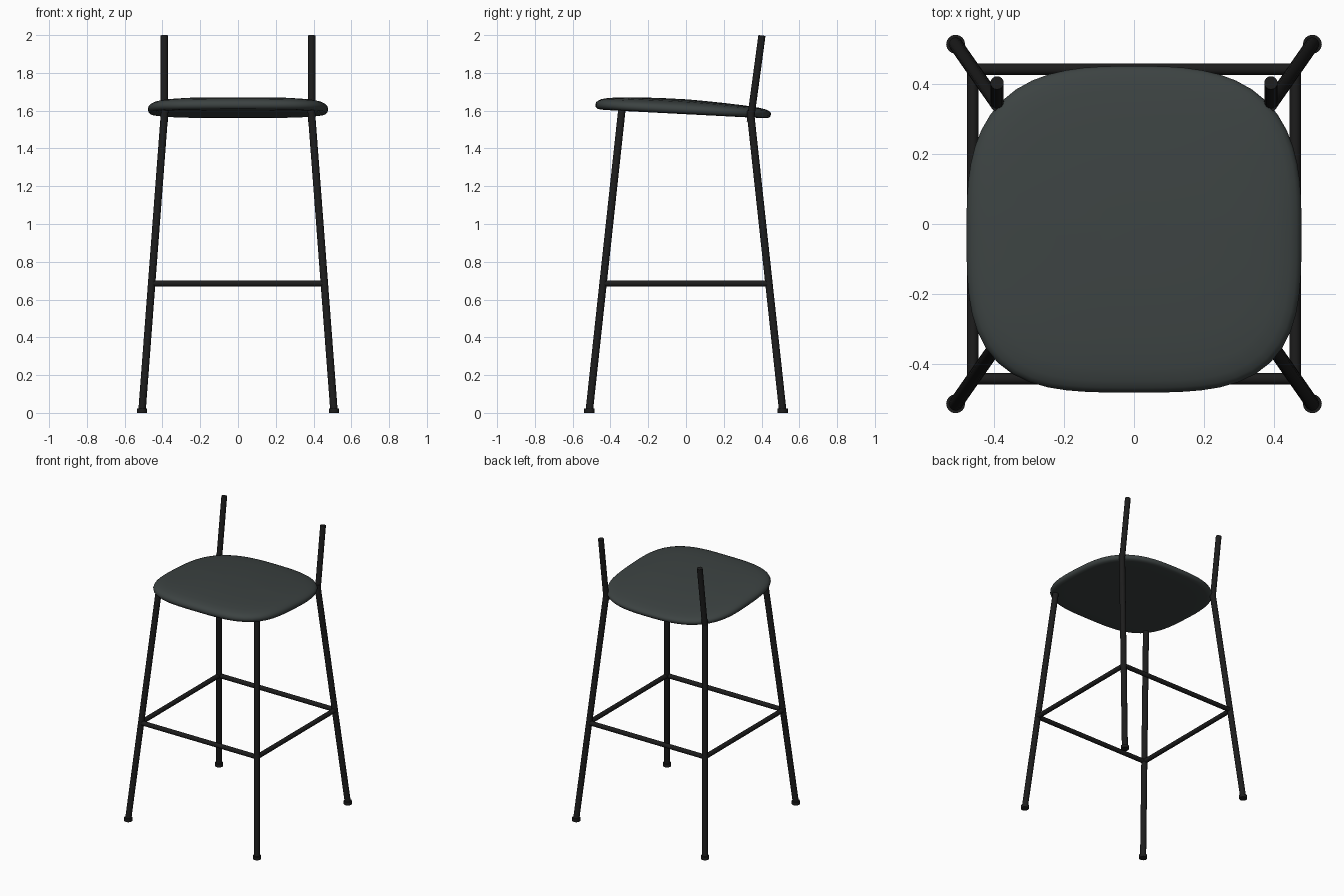
import bpy, bmesh, math
from mathutils import Vector

if "Cube" in bpy.data.objects:
    bpy.data.objects.remove(bpy.data.objects["Cube"])


def material(name, rgb):
    m = bpy.data.materials.new(name)
    m.diffuse_color = (*rgb, 1)
    m.use_nodes = True
    m.node_tree.nodes["Principled BSDF"].inputs["Base Color"].default_value = m.diffuse_color
    return m


SEAT = material("dark grey green", (0.045, 0.055, 0.054))
METAL = material("black metal", (0.012, 0.012, 0.012))


def finish(bm, name, mat, angle):
    bmesh.ops.recalc_face_normals(bm, faces=bm.faces)
    mesh = bpy.data.meshes.new(name)
    bm.to_mesh(mesh)
    bm.free()
    mesh.materials.append(mat)
    ob = bpy.data.objects.new(name, mesh)
    bpy.context.collection.objects.link(ob)
    bpy.ops.object.select_all(action='DESELECT')
    ob.select_set(True)
    bpy.context.view_layer.objects.active = ob
    bpy.ops.object.shade_smooth_by_angle(angle=math.radians(angle))
    return ob


def tube(name, a, b, r, sides=16):
    a, b = Vector(a), Vector(b)
    d = b - a
    bm = bmesh.new()
    bmesh.ops.create_cone(bm, cap_ends=True, segments=sides, radius1=r,
                          radius2=r, depth=d.length)
    mat = d.to_track_quat('Z', 'Y').to_matrix().to_4x4()
    mat.translation = (a + b) / 2
    bm.transform(mat)
    return finish(bm, name, METAL, 40)


# Seat: rounded-square rings, tilted down to the back, crowned on top
def outline(t):
    c, s = math.cos(t), math.sin(t)
    n = 2.9 if s > 0 else 3.4
    k = (abs(c) ** n + abs(s) ** n) ** (-1 / n)
    return 0.477 * c * k, 0.465 * s * k


def tilt(y):
    return 1.632 - 0.048 * (y + 0.48) / 0.93


# (scale, height above the tilted middle plane), underside to top
RINGS = [(0.4, -0.026), (0.75, -0.026), (0.93, -0.025), (0.975, -0.022),
         (0.995, -0.012), (1.0, 0.0), (0.99, 0.013), (0.97, 0.022),
         (0.93, 0.031), (0.85, 0.039), (0.7, 0.046), (0.45, 0.051),
         (0.2, 0.053)]
N = 64
bm = bmesh.new()
rings = []
for scale, h in RINGS:
    ring = []
    for i in range(N):
        x, y = outline(2 * math.pi * i / N)
        x, y = x * scale, y * scale - 0.015
        # The top thins out towards the back edge
        lift = h * (1 - 0.3 * max(0, y / 0.45)) if h > 0 else h
        ring.append(bm.verts.new((x, y, tilt(y) + lift)))
    rings.append(ring)
for lo, hi in zip(rings, rings[1:]):
    for i in range(N):
        j = (i + 1) % N
        bm.faces.new((lo[i], lo[j], hi[j], hi[i]))
for ring in (rings[0], rings[-1]):
    bm.faces.new(ring)
finish(bm, "seat", SEAT, 60)

# Splayed legs with feet
for sx, side in ((-1, "left"), (1, "right")):
    for sy, end in ((-1, "front"), (1, "back")):
        tube(f"{end}_{side}_leg", (sx * 0.508, sy * 0.512, 0.012),
             (sx * 0.388, sy * 0.34, 1.60), 0.02)
        tube(f"{end}_{side}_foot", (sx * 0.508, sy * 0.512, 0),
             (sx * 0.508, sy * 0.512, 0.022), 0.027)
    # Upright back post
    tube(f"{side}_back_post", (sx * 0.39, 0.34, 1.54),
         (sx * 0.39, 0.402, 1.998), 0.019)
    # Side footrest rail
    tube(f"{side}_rail", (sx * 0.459, -0.44, 0.685),
         (sx * 0.459, 0.44, 0.685), 0.016)

# Front and back footrest rails
for sy, end in ((-1, "front"), (1, "back")):
    tube(f"{end}_rail", (-0.459, sy * 0.441, 0.685),
         (0.459, sy * 0.441, 0.685), 0.016)
